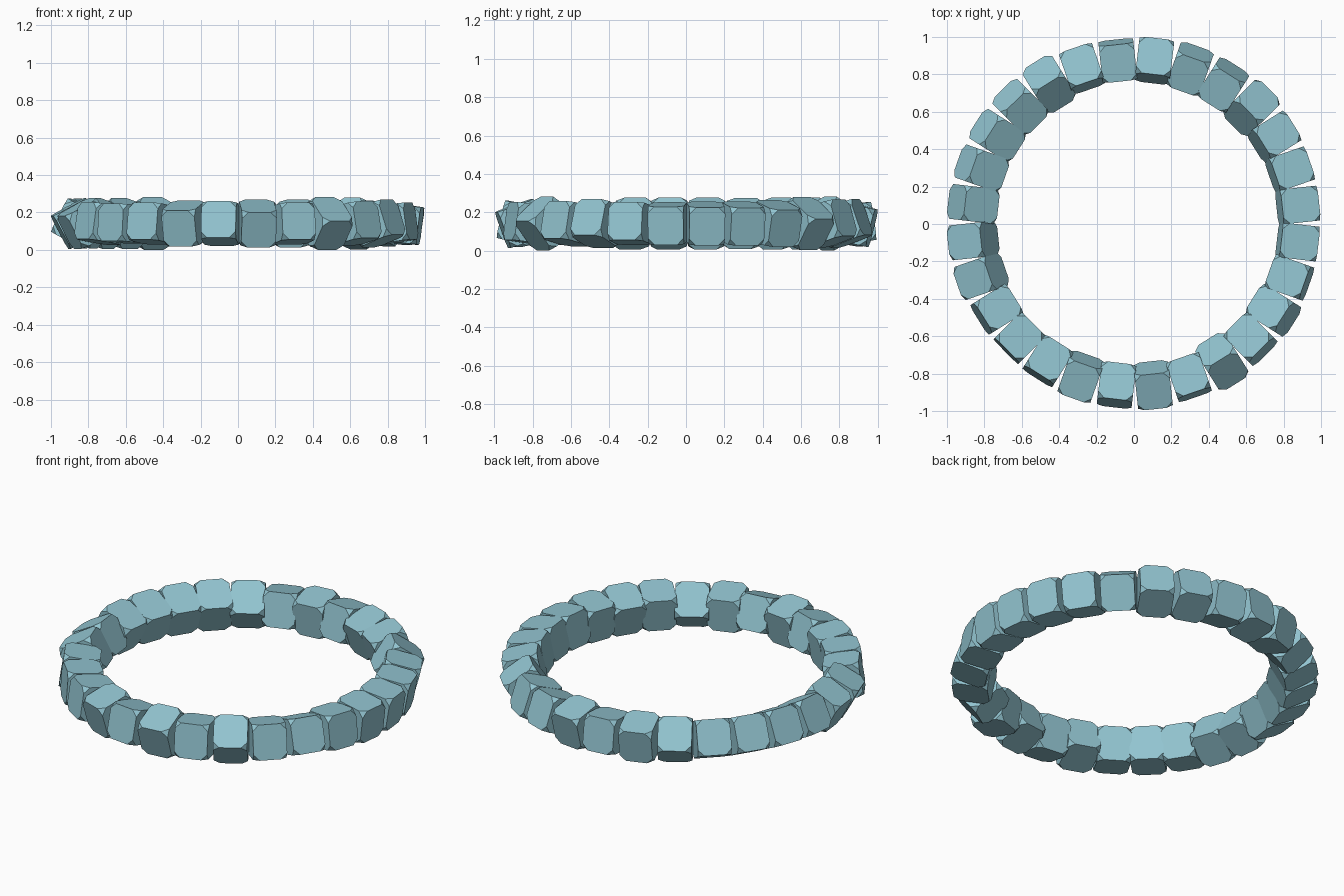
import bpy, bmesh, math
from mathutils import Matrix

if "Cube" in bpy.data.objects:
    bpy.data.objects.remove(bpy.data.objects["Cube"])

COUNT = 28
RADIUS = 0.873
FIRST = math.radians(6.2)
SIZE = (0.20, 0.187, 0.20)     # radial, along the string, upright
CUT = 0.034                    # corner cut of each bead

# Roll of each bead about the string, in degrees (+ leans the top outwards)
ROLLS = [9, 10, 15, 35, -18, -20, 14, -8, 12, -42, -28, -28, -26, -27,
         28, 28, -9, -4, -8, 16, -13, 20, -8, 40, -12, -20, -8, 7]

mat = bpy.data.materials.new("pale teal")
mat.diffuse_color = (0.288, 0.552, 0.631, 1)
mat.use_nodes = True
mat.node_tree.nodes["Principled BSDF"].inputs["Base Color"].default_value = mat.diffuse_color

# Shared bead mesh: a cube with its corners cut off
bm = bmesh.new()
bmesh.ops.create_cube(bm, size=1)
bmesh.ops.scale(bm, vec=SIZE, verts=bm.verts)
bmesh.ops.bevel(bm, geom=bm.verts[:], offset=CUT, segments=1,
                affect='VERTICES', profile=0.5)
bmesh.ops.recalc_face_normals(bm, faces=bm.faces)
mesh = bpy.data.meshes.new("bead")
bm.to_mesh(mesh)
bm.free()
mesh.materials.append(mat)

# Ring of rolled beads
for i, roll in enumerate(ROLLS):
    bead = bpy.data.objects.new(f"bead_{i + 1:02d}", mesh)
    bpy.context.collection.objects.link(bead)
    angle = FIRST + i * math.tau / COUNT
    bead.matrix_world = (Matrix.Translation((0.008, 0.006, 0.141))
                         @ Matrix.Rotation(angle, 4, 'Z')
                         @ Matrix.Translation((RADIUS, 0, 0))
                         @ Matrix.Rotation(math.radians(roll), 4, 'Y'))
